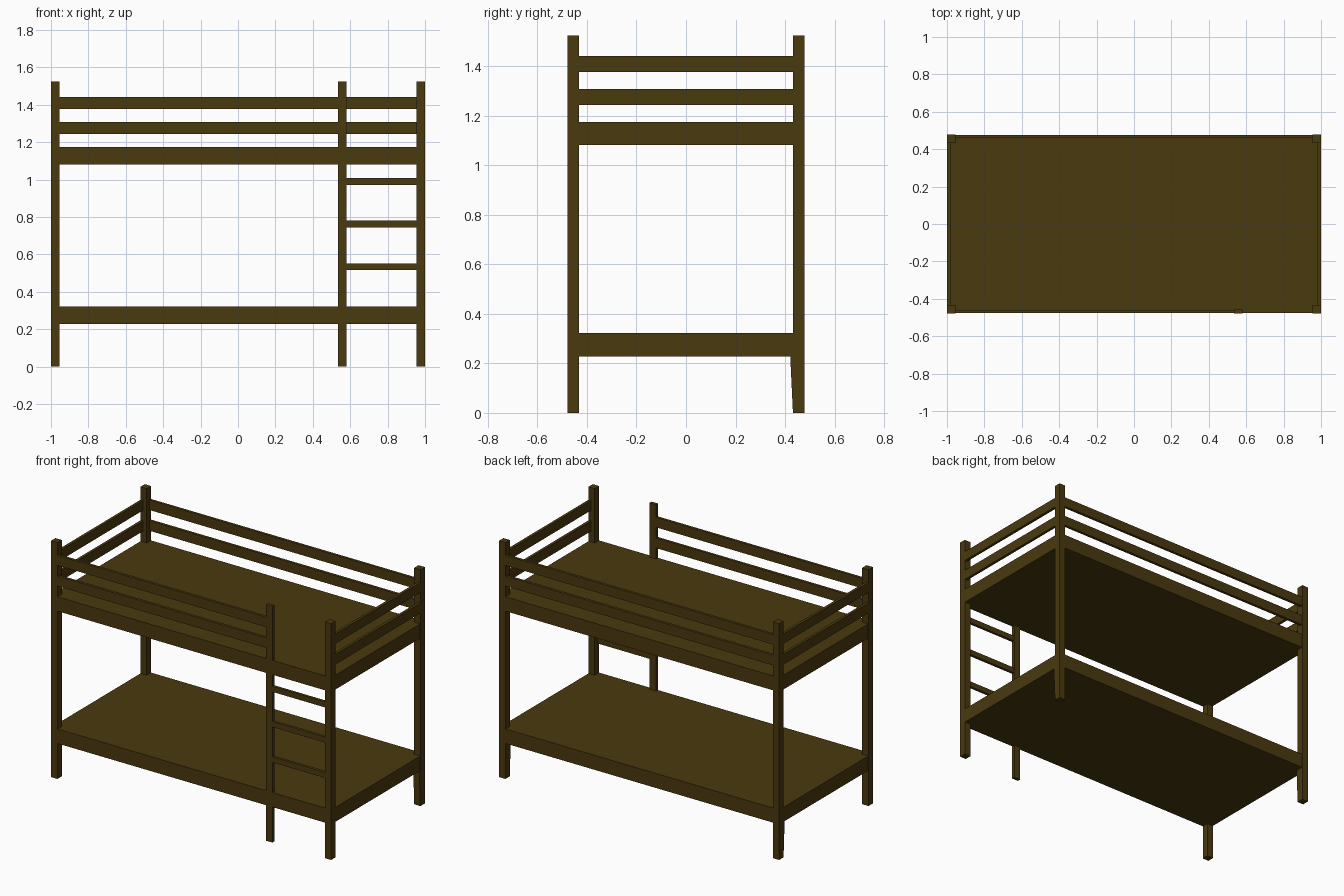
import bpy, bmesh

if "Cube" in bpy.data.objects:
    bpy.data.objects.remove(bpy.data.objects["Cube"])

wood = bpy.data.materials.new("dark_brown_wood")
wood.diffuse_color = (0.067, 0.041, 0.0045, 1)
wood.use_nodes = True
wood.node_tree.nodes["Principled BSDF"].inputs["Base Color"].default_value = wood.diffuse_color

X, Y, H = 1.0, 0.478, 1.525   # half length, half width, height
P, T = 0.045, 0.019           # post width, board thickness


def box(name, x0, x1, y0, y1, z0, z1):
    me = bpy.data.meshes.new(name)
    bm = bmesh.new()
    bmesh.ops.create_cube(bm, size=1)
    for v in bm.verts:
        v.co = (x1 if v.co.x > 0 else x0,
                y1 if v.co.y > 0 else y0,
                z1 if v.co.z > 0 else z0)
    bm.to_mesh(me)
    bm.free()
    me.materials.append(wood)
    ob = bpy.data.objects.new(name, me)
    bpy.context.collection.objects.link(ob)
    return ob


# Corner posts; the back ones have a slim tapered brace under the lower bed
for side, x0 in (("left", -X), ("right", X - P)):
    box(f"front_{side}_post", x0, x0 + P, -Y, -Y + P, 0, H)
    box(f"back_{side}_post", x0, x0 + P, Y - P, Y, 0, H)
    brace = box(f"back_{side}_leg_brace", x0 + 0.001, x0 + P - 0.001,
                Y - P - 0.012, Y - P + 0.005, 0, 0.23)
    for v in brace.data.vertices:
        if v.co.z < 0.1 and v.co.y < Y - P:
            v.co.y = Y - P - 0.001

# Bed bases
for name, z0, z1 in (("lower_bed_base", 0.228, 0.322), ("upper_bed_base", 1.082, 1.175)):
    box(name, -X + 0.002, X - 0.002, -Y + 0.002, Y - 0.002, z0, z1)

# Ladder upright and rungs
LX0, LX1 = 0.534, 0.58
box("ladder_upright", LX0, LX1, -Y, -Y + T + 0.002, 0, H)
for i, z in enumerate((0.535, 0.763, 0.99)):
    box(f"ladder_rung_{i + 1}", LX1, X - P, -Y + 0.001, -Y + T, z - 0.018, z + 0.018)

# Guard rails round the upper bed, open at the ladder
for level, z0, z1 in (("lower", 1.244, 1.309), ("upper", 1.378, 1.442)):
    box(f"front_{level}_rail", -X + P, LX0, -Y + 0.001, -Y + T, z0, z1)
    box(f"back_{level}_rail", -X + P, X - P, Y - T, Y - 0.001, z0, z1)
    box(f"left_{level}_rail", -X + 0.001, -X + T, -Y + P, Y - P, z0, z1)
    box(f"right_{level}_rail", X - T, X - 0.001, -Y + P, Y - P, z0, z1)
